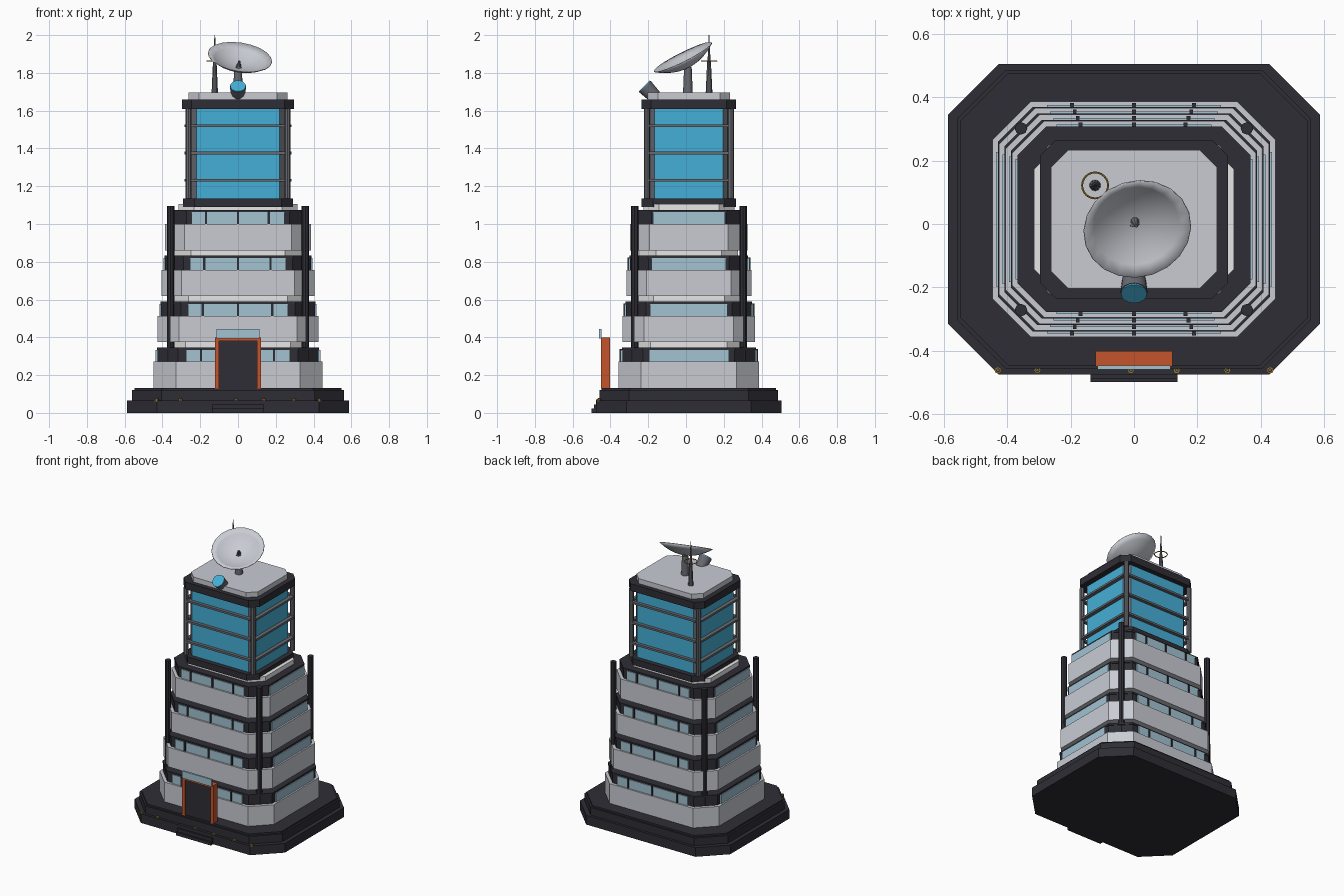
import bpy, bmesh, math
from mathutils import Vector, Matrix

if "Cube" in bpy.data.objects:
    bpy.data.objects.remove(bpy.data.objects["Cube"])

CY = 0.015  # building centre in y


def material(name, rgb):
    m = bpy.data.materials.new(name)
    m.diffuse_color = (*rgb, 1)
    m.use_nodes = True
    m.node_tree.nodes["Principled BSDF"].inputs["Base Color"].default_value = m.diffuse_color
    return m


DARK = material("charcoal", (.027, .027, .036))
WHITE = material("pale_concrete", (.58, .60, .65))
BRIGHT = material("bright_white", (.9, .9, .9))
BLUE = material("blue_glass", (.06, .43, .68))
PALE = material("pale_glass", (.36, .54, .64))
GREY = material("mid_grey", (.14, .145, .165))
ORANGE = material("orange", (.56, .09, .025))
GOLD = material("gold", (.42, .24, .03))


def finish(name, bm, *mats):
    bmesh.ops.recalc_face_normals(bm, faces=bm.faces)
    me = bpy.data.meshes.new(name)
    bm.to_mesh(me)
    bm.free()
    ob = bpy.data.objects.new(name, me)
    bpy.context.collection.objects.link(ob)
    for m in mats:
        me.materials.append(m)
    return ob


def prism(name, hx, hy, ch, z0, z1, *mats):
    """Chamfered rectangle extruded upward; a second material goes on the chamfers."""
    bm = bmesh.new()
    pts = [(hx, hy - ch), (hx - ch, hy), (ch - hx, hy), (-hx, hy - ch),
           (-hx, ch - hy), (ch - hx, -hy), (hx - ch, -hy), (hx, ch - hy)]
    f = bm.faces.new([bm.verts.new((x, y + CY, z0)) for x, y in pts])
    top = bmesh.ops.extrude_face_region(bm, geom=[f])["geom"]
    bmesh.ops.translate(bm, vec=(0, 0, z1 - z0),
                        verts=[v for v in top if isinstance(v, bmesh.types.BMVert)])
    bmesh.ops.recalc_face_normals(bm, faces=bm.faces)
    if len(mats) > 1:
        for f in bm.faces:
            if abs(f.normal.x) > .1 and abs(f.normal.y) > .1:
                f.material_index = 1
    return finish(name, bm, *mats)


def box(name, x0, x1, y0, y1, z0, z1, mat):
    bm = bmesh.new()
    bmesh.ops.create_cube(bm, size=1)
    bmesh.ops.scale(bm, vec=(x1 - x0, y1 - y0, z1 - z0), verts=bm.verts)
    bmesh.ops.translate(bm, vec=((x0 + x1) / 2, (y0 + y1) / 2, (z0 + z1) / 2), verts=bm.verts)
    return finish(name, bm, mat)


def rod(name, p0, p1, r0, r1, mat, n=12):
    """Cone or cylinder between two points."""
    p0, p1 = Vector(p0), Vector(p1)
    d = p1 - p0
    rot = d.to_track_quat('Z', 'Y').to_matrix().to_4x4()
    bm = bmesh.new()
    bmesh.ops.create_cone(bm, cap_ends=True, segments=n, radius1=r0, radius2=r1, depth=d.length,
                          matrix=Matrix.Translation((p0 + p1) / 2) @ rot)
    return finish(name, bm, mat)


def smooth(ob):
    bpy.ops.object.select_all(action='DESELECT')
    ob.select_set(True)
    bpy.context.view_layer.objects.active = ob
    bpy.ops.object.shade_smooth_by_angle(angle=math.radians(35))


# stepped base
prism("base_lower", .588, .49, .16, 0, .065, DARK)
prism("base_middle", .56, .472, .155, .065, .12, DARK)
prism("base_upper", .548, .462, .15, .12, .132, DARK)

# front steps and ledge lights
for i, z in enumerate((.022, .045, .068)):
    box("front_step", -.137, .137, -.5 + .012 * i, -.44, 0, z, DARK)
for x in (-.43, -.305, -.01, .135, .295, .43):
    rod("ledge_light", (x, -.462, .06), (x, -.462, .074), .011, .011, GOLD, 8)
    rod("ledge_lamp", (x, -.462, .074), (x, -.462, .078), .006, .005, GREY, 8)

# four stepped office floors
for i in range(4):
    hx, hy, ch, z = .447 - .0205 * i, .372 - .0205 * i, .12 - .006 * i, .132 + .243 * i
    prism("floor_parapet", hx, hy, ch, z, z + .139, WHITE)
    prism("floor_wall", hx - .02, hy - .02, ch - .01, z + .139, z + .2, DARK)
    prism("floor_roof_slab", hx - .017, hy - .017, ch - .01, z + .2, z + .214, DARK)
    prism("light_strip", hx - .07, hy - .07, ch - .02, z + .214, z + .246, BRIGHT)
    wx, wy, gx, gy = .275 - .01 * i, .212 - .007 * i, hx - .011, hy - .011
    for s in (-1, 1):
        y0, y1 = sorted((CY + s * (gy - .009), CY + s * gy))
        box("window_long", -wx, wx, y0, y1, z + .139, z + .202, PALE)
        for x in (-.196 + .009 * i, 0, .19 - .009 * i):
            yc = CY + s * (gy - .002)
            box("window_divider", x - .006, x + .006, yc - .008, yc + .008, z + .139, z + .205, DARK)
        x0, x1 = sorted((s * (gx - .009), s * gx))
        box("window_side", x0, x1, CY - wy, CY + wy, z + .139, z + .202, PALE)

# corner columns
for sx in (-1, 1):
    for sy in (-1, 1):
        x, y = sx * .357, CY + sy * .287
        rod("corner_column", (x, y, .13), (x, y, 1.095), .02, .02, DARK, 8)

# glass tower
prism("tower_base", .29, .25, .06, 1.09, 1.135, DARK)
prism("tower_glass", .256, .216, .035, 1.135, 1.61, BLUE, GREY)
prism("tower_cap", .297, .25, .05, 1.61, 1.66, DARK)
prism("tower_roof", .262, .219, .055, 1.66, 1.695, WHITE)
for s in (-1, 1):
    for t in (-1, 1):
        x, y = s * .262, CY + t * .222
        rod("tower_post", (x, y, 1.135), (x, y, 1.61), .016, .016, GREY, 8)
    for z in (1.232, 1.376, 1.52):
        y = CY + s * .226
        box("tower_rail_long", -.25, .25, y - .012, y + .012, z - .007, z + .007, GREY)
        box("tower_rail_side", s * .268 - .014, s * .268 + .014, CY - .21, CY + .21,
            z - .007, z + .007, GREY)

# entrance portal
box("door_frame_left", -.122, -.1, -.45, -.402, .13, .4, ORANGE)
box("door_frame_right", .1, .122, -.45, -.402, .13, .4, ORANGE)
box("door_frame_top", -.1, .1, -.45, -.402, .38, .4, ORANGE)
box("door_panel", -.1, .1, -.442, -.408, .13, .38, DARK)
box("door_canopy_glass", -.115, .115, -.46, -.447, .395, .445, PALE)

# satellite dish: spun parabola turned to its aim
aim = Vector((.16, -.5, 1)).normalized()
rim = Vector((.011, -.017, 1.885))
R, D = .17, .06
bm = bmesh.new()
prof = [bm.verts.new((R * k / 5, 0, D * (k / 5) ** 2 - D)) for k in range(6)]
edges = [bm.edges.new(p) for p in zip(prof, prof[1:])]
bmesh.ops.spin(bm, geom=prof + edges, axis=(0, 0, 1), cent=(0, 0, 0),
               angle=math.tau, steps=20, use_duplicate=False)
bmesh.ops.remove_doubles(bm, verts=bm.verts, dist=1e-4)
bmesh.ops.transform(bm, verts=bm.verts, matrix=Matrix.Translation(rim) @
                    aim.to_track_quat('Z', 'Y').to_matrix().to_4x4())
dish = finish("satellite_dish", bm, WHITE)
smooth(dish)
dish.modifiers.new("thickness", 'SOLIDIFY').thickness = .004
hub = rim - aim * D
smooth(rod("dish_feed", hub, hub + aim * .035, .014, .006, GREY, 8))
smooth(rod("dish_mast", (0, .01, 1.69), (0, .01, 1.83), .026, .02, GREY))

# antenna with gold ring
ax, ay = -.123, .122
smooth(rod("antenna_lower", (ax, ay, 1.69), (ax, ay, 1.86), .018, .01, GREY, 10))
smooth(rod("antenna_upper", (ax, ay, 1.86), (ax, ay, 2.0), .008, .002, GREY, 8))
bpy.ops.mesh.primitive_torus_add(location=(ax, ay, 1.862), major_radius=.041, minor_radius=.003,
                                 major_segments=24, minor_segments=6)
ring = bpy.context.object
ring.name = "antenna_ring"
ring.data.materials.append(GOLD)

# tilted roof lamp
face, back = Vector((0, -.217, 1.727)), Vector((0, .707, -.707))
smooth(rod("roof_lamp_body", face + back * .075, face, .036, .043, GREY, 16))
rod("roof_lamp_lens", face, face - back * .006, .041, .041, BLUE, 16)
